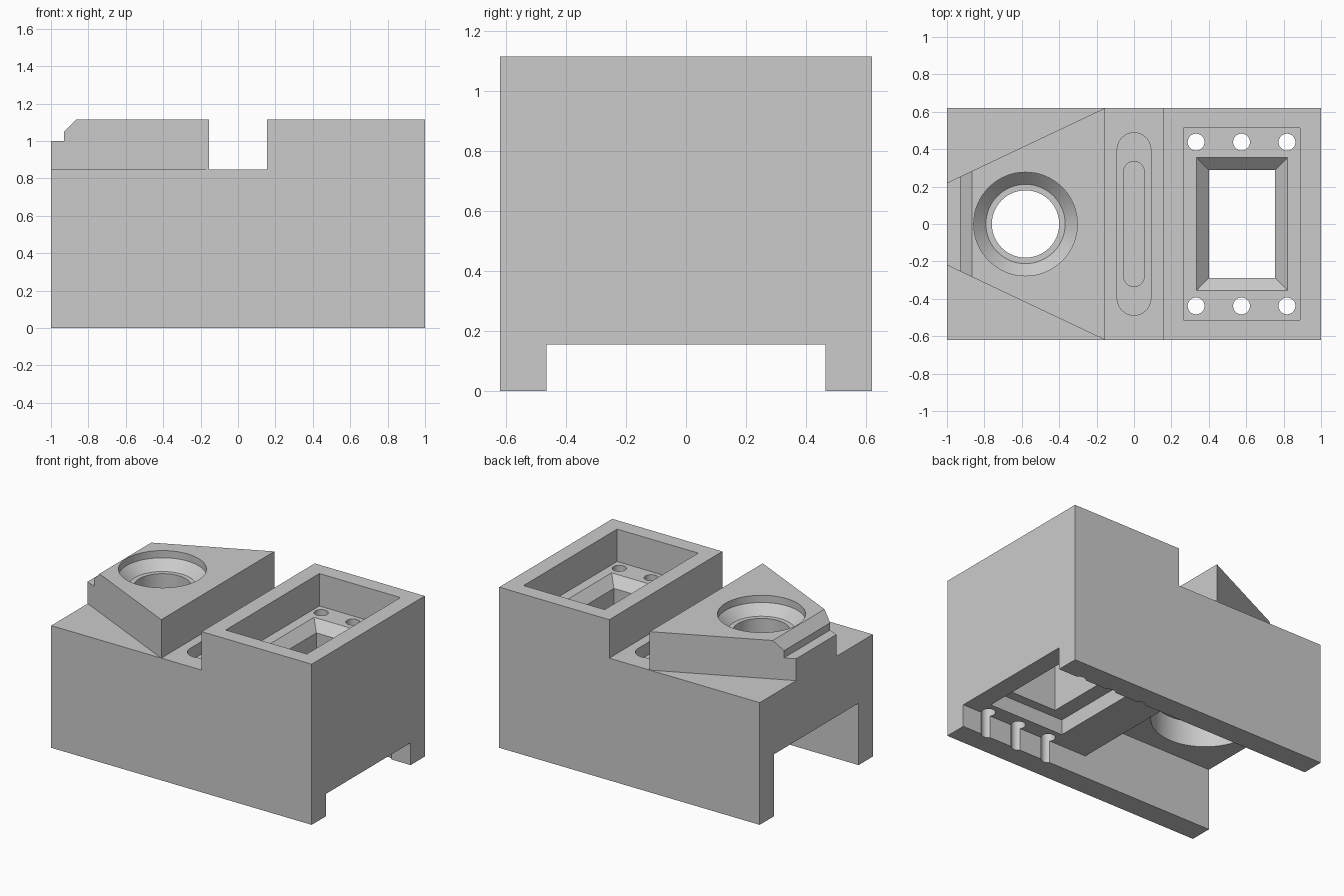
import bpy, bmesh
from math import cos, sin, pi
from mathutils import Vector

if "Cube" in bpy.data.objects:
    bpy.data.objects.remove(bpy.data.objects["Cube"])


def loft(name, rings):
    """Closed solid skinned through rings of 3D points with equal counts."""
    bm = bmesh.new()
    loops = [[bm.verts.new(p) for p in ring] for ring in rings]
    n = len(loops[0])
    for a, b in zip(loops, loops[1:]):
        for i in range(n):
            j = (i + 1) % n
            bm.faces.new((a[i], a[j], b[j], b[i]))
    bm.faces.new(loops[0][::-1])
    bm.faces.new(loops[-1])
    bmesh.ops.recalc_face_normals(bm, faces=bm.faces)
    me = bpy.data.meshes.new(name)
    bm.to_mesh(me)
    bm.free()
    ob = bpy.data.objects.new(name, me)
    bpy.context.collection.objects.link(ob)
    return ob


def circle(x, y, r, z, n=64):
    return [(x + r * cos(2 * pi * i / n), y + r * sin(2 * pi * i / n), z) for i in range(n)]


def rect(x0, x1, y, z):
    return [(x0, -y, z), (x1, -y, z), (x1, y, z), (x0, y, z)]


def stadium(r, half, z, n=16):
    pts = []
    for k, s in ((0, 1), (1, -1)):
        for i in range(n + 1):
            a = pi * k + pi * i / n
            pts.append((r * cos(a), s * (half - r) + r * sin(a), z))
    return pts


def cut(cutter):
    cutter.hide_render = True
    mod = body.modifiers.new("cut", 'BOOLEAN')
    mod.operation, mod.solver, mod.object = 'DIFFERENCE', 'EXACT', cutter
    bpy.context.view_layer.objects.active = body
    bpy.ops.object.modifier_apply(modifier=mod.name)
    bpy.data.objects.remove(cutter)


# Main block: side profile with top gap, nose chamfer and notch
profile = [(-1, 0), (1, 0), (1, 1.115), (.155, 1.115), (.155, .848), (-.155, .848),
           (-.155, 1.115), (-.865, 1.115), (-.93, 1.05), (-.93, 1.0), (-1, 1.0)]
body = loft("fixture_block", [[(x, y, z) for x, z in profile] for y in (-.62, .62)])

# Tapered sides of the nose
slope = (.62 - .22) / .845
for s in (1, -1):
    tri = [(-1.2, s * (.22 - .2 * slope)), (-.155, s * .62),
           (-.055, s * (.62 + .1 * slope)), (-.055, s * .9), (-1.2, s * .9)]
    cut(loft("taper_cutter", [[(x, y, z) for x, y in tri] for z in (.848, 1.3)]))

# Stepped channel underneath: shallow to the right, deep to the left
channel = [(-1.1, -.1), (1.1, -.1), (1.1, .155), (.005, .155), (.005, .43), (-1.1, .43)]
cut(loft("channel_cutter", [[(x, y, z) for x, z in channel] for y in (-.465, .465)]))

# Round bore with countersink, shoulder and lower counterbore
bore = [(.34, .3), (.34, .6), (.18, .6), (.18, 1.0), (.212, 1.0), (.277, 1.065), (.277, 1.3)]
cut(loft("bore_cutter", [circle(-.58, 0, r, z) for r, z in bore]))

# Two-step slot in the gap floor
slot = [(.055, .335, .66), (.055, .335, .76), (.09, .488, .76), (.09, .488, .95)]
cut(loft("slot_cutter", [stadium(*s) for s in slot]))

# Rectangular pocket, funnel, window and lower recess
window = [(.29, .867, .355, .05), (.29, .867, .355, .26), (.4, .755, .288, .26),
          (.4, .755, .288, .825), (.335, .82, .355, .89), (.265, .888, .513, .89),
          (.265, .888, .513, 1.3)]
cut(loft("window_cutter", [rect(*w) for w in window]))

# Six bolt holes, grooving the inner leg walls
for x in (.332, .575, .818):
    for y in (-.438, .438):
        cut(loft("bolt_cutter", [circle(x, y, .045, z, 32) for z in (-.1, 1.0)]))

bpy.ops.object.select_all(action='DESELECT')
body.select_set(True)
bpy.context.view_layer.objects.active = body
bpy.ops.object.shade_smooth_by_angle(angle=.35)
